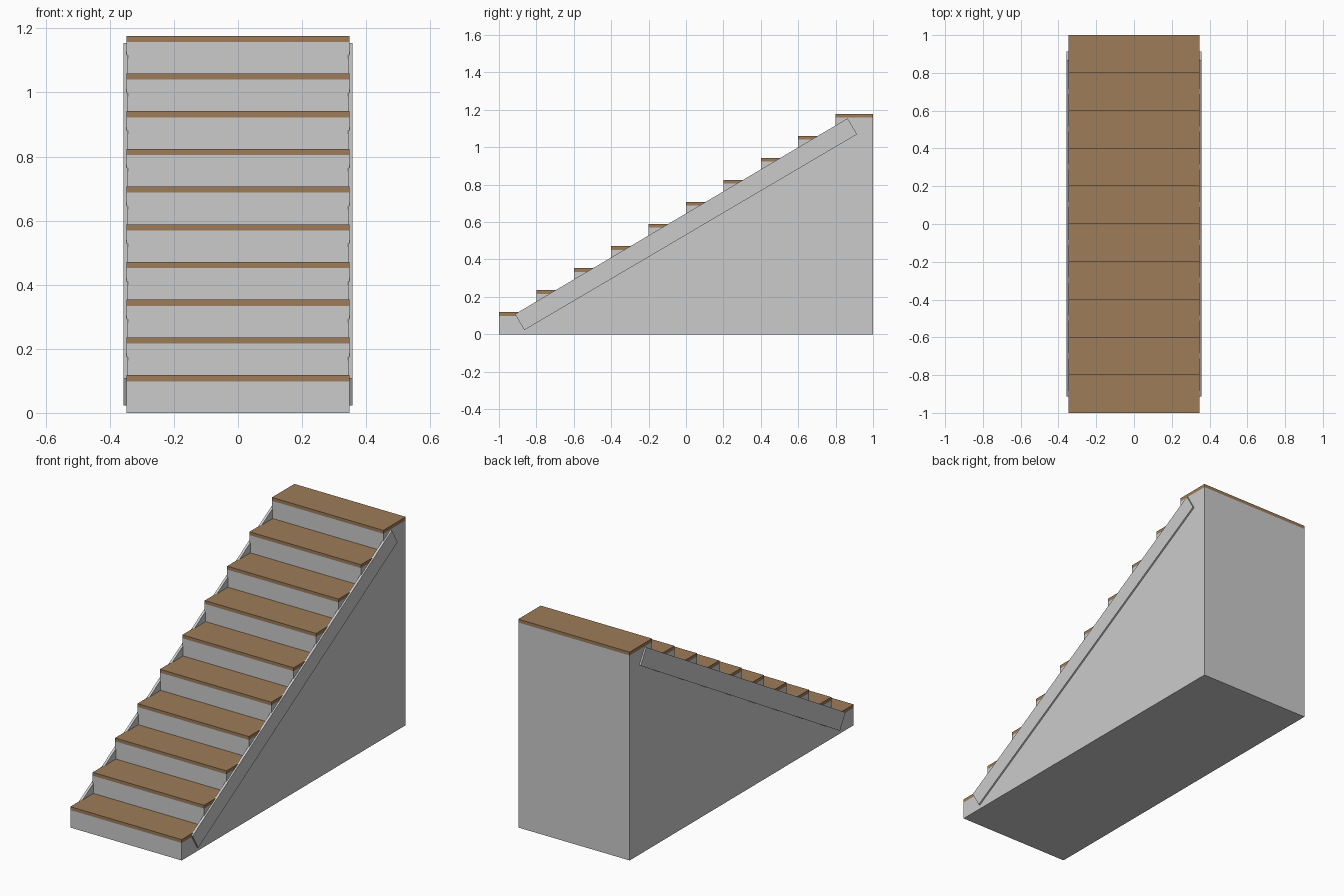
import bpy, bmesh
from math import atan2
from mathutils import Matrix

if "Cube" in bpy.data.objects:
    bpy.data.objects.remove(bpy.data.objects["Cube"])

STEPS, RUN, RISE = 10, 0.2, 0.1177
HALF_W, TREAD = 0.348, 0.019

wood = bpy.data.materials.new("wood")
wood.diffuse_color = (0.34, 0.2, 0.1, 1)
wood.use_nodes = True
wood.node_tree.nodes["Principled BSDF"].inputs["Base Color"].default_value = wood.diffuse_color


def add_object(name, bm, material=None):
    bmesh.ops.recalc_face_normals(bm, faces=bm.faces)
    mesh = bpy.data.meshes.new(name)
    bm.to_mesh(mesh)
    bm.free()
    obj = bpy.data.objects.new(name, mesh)
    bpy.context.collection.objects.link(obj)
    if material:
        mesh.materials.append(material)
    return obj


def box(name, size, centre, angle=0, material=None):
    bm = bmesh.new()
    matrix = (Matrix.Translation(centre) @ Matrix.Rotation(angle, 4, 'X')
              @ Matrix.Diagonal((*size, 1)))
    bmesh.ops.create_cube(bm, size=1, matrix=matrix)
    return add_object(name, bm, material)


# Solid stair body: stepped side profile extruded across the width
profile = [(1, 0), (-1, 0)]
for i in range(STEPS):
    z = RISE * (i + 1) - TREAD
    profile += [(-1 + RUN * i, z), (-1 + RUN * (i + 1), z)]
bm = bmesh.new()
side = bm.faces.new([bm.verts.new((-HALF_W, y, z)) for y, z in profile])
ext = bmesh.ops.extrude_face_region(bm, geom=[side], use_keep_orig=True)
bmesh.ops.translate(bm, vec=(2 * HALF_W, 0, 0),
                    verts=[v for v in ext["geom"] if isinstance(v, bmesh.types.BMVert)])
add_object("stair_body", bm)

# Wooden treads
for i in range(STEPS):
    box(f"tread_{i + 1}", (2 * HALF_W, RUN, TREAD),
        (0, -1 + RUN * (i + 0.5), RISE * (i + 1) - TREAD / 2), material=wood)

# Sloping side stringers
for label, s in (("left", -1), ("right", 1)):
    box(f"stringer_{label}", (0.014, 2.064, 0.099),
        (s * 0.35, 0, RISE * STEPS / 2), atan2(RISE, RUN))
